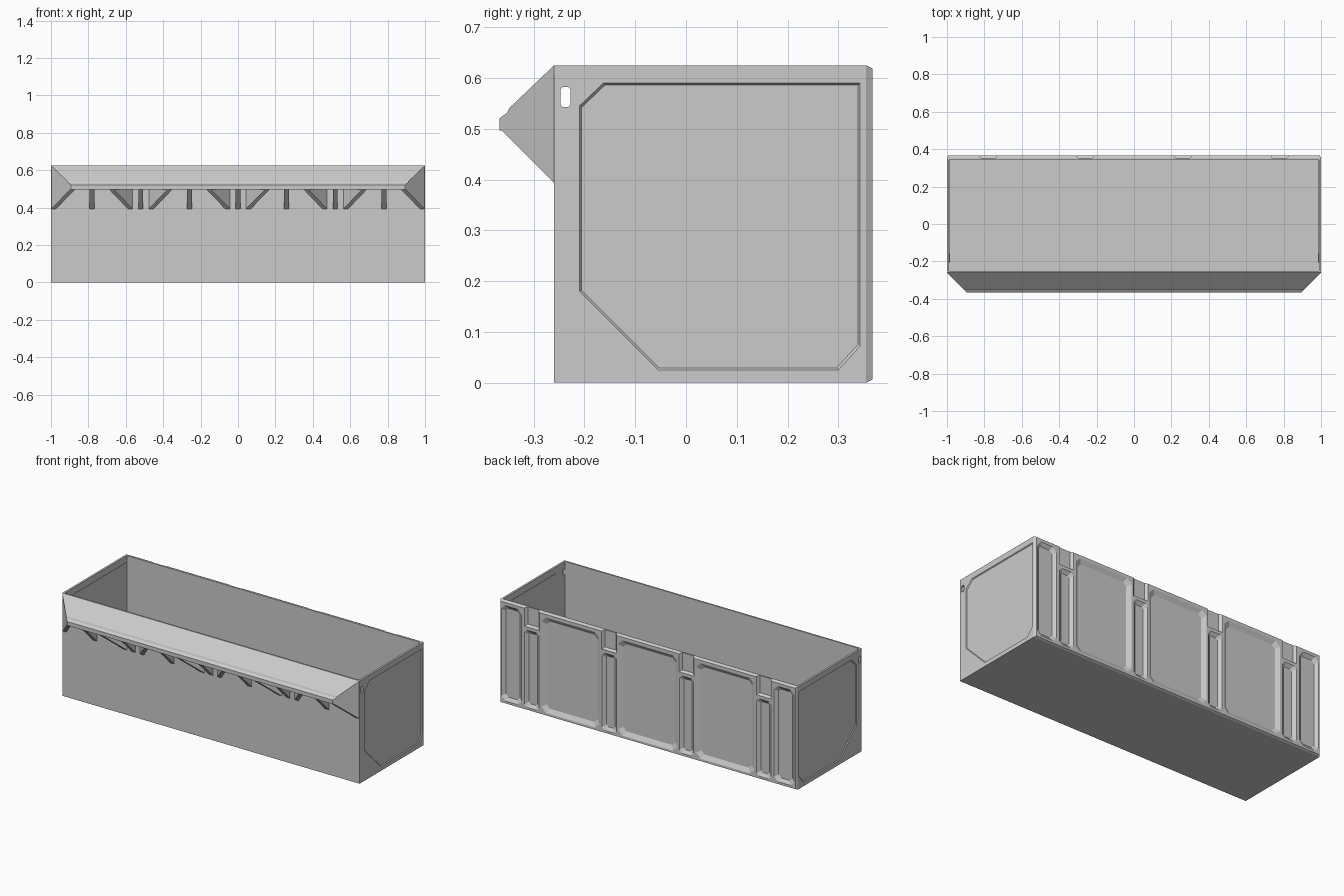
import bpy, bmesh

if "Cube" in bpy.data.objects:
    bpy.data.objects.remove(bpy.data.objects["Cube"])


def finish(bm, name):
    bmesh.ops.recalc_face_normals(bm, faces=bm.faces)
    mesh = bpy.data.meshes.new(name)
    bm.to_mesh(mesh)
    bm.free()
    obj = bpy.data.objects.new(name, mesh)
    bpy.context.collection.objects.link(obj)
    return obj


def loft(bm, axis, rings):
    """Closed solid through (depth, outline) rings along x or y; outlines are (u, z)."""
    loops = []
    for d, poly in rings:
        loops.append([bm.verts.new((d, u, v) if axis == 'x' else (u, d, v)) for u, v in poly])
    for a, b in zip(loops, loops[1:]):
        for i in range(len(a)):
            j = (i + 1) % len(a)
            bm.faces.new((a[i], a[j], b[j], b[i]))
    bm.faces.new(loops[0][::-1])
    bm.faces.new(loops[-1])


def rect(u0, u1, v0, v1):
    return [(u0, v0), (u1, v0), (u1, v1), (u0, v1)]


def octagon(u0, u1, v0, v1, c):
    return [(u0 + c, v0), (u1 - c, v0), (u1, v0 + c), (u1, v1 - c),
            (u1 - c, v1), (u0 + c, v1), (u0, v1 - c), (u0, v0 + c)]


def cut(obj, bm):
    cutter = finish(bm, "cutter")
    cutter.hide_render = True
    mod = obj.modifiers.new("cut", 'BOOLEAN')
    mod.operation, mod.solver, mod.object = 'DIFFERENCE', 'EXACT', cutter
    bpy.context.view_layer.objects.active = obj
    bpy.ops.object.modifier_apply(modifier=mod.name)
    bpy.data.objects.remove(cutter)


H, FRONT, PLATE, BACK = 0.625, -0.26, 0.352, 0.367

# Open bin body
bm = bmesh.new()
loft(bm, 'y', [(FRONT, rect(-1, 1, 0, H)), (PLATE, rect(-1, 1, 0, H))])
body = finish(bm, "bin_body")
bm = bmesh.new()
inner = rect(-0.988, 0.988, 0.012, 0.8)
loft(bm, 'y', [(FRONT + 0.01, inner), (0.343, inner)])
cut(body, bm)

# Pressed side panels and through slot
panel = [(-0.21, 0.545), (-0.21, 0.18), (-0.055, 0.025), (0.3, 0.025),
         (0.343, 0.072), (0.343, 0.59), (-0.163, 0.59)]
cy, cz = 0.067, 0.307
small = [(cy + (u - cy) * 0.986, cz + (v - cz) * 0.986) for u, v in panel]
bm = bmesh.new()
for s in (-1, 1):
    loft(bm, 'x', [(s * 1.02, panel), (s, panel), (s * 0.995, small)])
slot = octagon(-0.247, -0.228, 0.543, 0.582, 0.004)
loft(bm, 'x', [(-1.1, slot), (1.1, slot)])
cut(body, bm)
bm = bmesh.new()
for s in (-1, 1):
    loft(bm, 'x', [(s * 0.99, small), (s * 0.985, small)])
finish(bm, "inner_side_panels")

# Back rib frame with bevelled pockets
bm = bmesh.new()
outer = rect(-1, 1, 0, H)
loft(bm, 'y', [(0.345, outer), (0.355, outer), (BACK, rect(-0.992, 0.992, 0.006, H - 0.006))])
frame = finish(bm, "back_rib_frame")
bm = bmesh.new()


def pocket(x0, x1, z0, z1, c, w):
    full = octagon(x0, x1, z0, z1, c)
    loft(bm, 'y', [(PLATE, octagon(x0 + w, x1 - w, z0 + w, z1 - w, c * 0.7)),
                   (BACK, full), (0.39, full)])


pocket(-0.2, 0.2, 0.02, 0.6, 0.03, 0.025)
for s in (-1, 1):
    for mid, half, top, c, w in ((0.52, 0.195, 0.6, 0.03, 0.025),
                                 (0.917, 0.067, 0.6, 0.025, 0.02),
                                 (0.78, 0.048, 0.49, 0.015, 0.02),
                                 (0.26, 0.048, 0.49, 0.015, 0.02)):
        pocket(s * mid - half, s * mid + half, 0.02, top, c, w)
    # Open hanging notches at the top edge
    for mid in (0.26, 0.78):
        m = s * mid
        full = rect(m - 0.05, m + 0.05, 0.51, 0.7)
        loft(bm, 'y', [(PLATE, rect(m - 0.037, m + 0.037, 0.52, 0.7)), (BACK, full), (0.39, full)])
cut(frame, bm)

# Sloping front lip with mitred ends
profile = [(-0.26, 0.625), (-0.348, 0.541), (-0.352, 0.532), (-0.367, 0.521), (-0.367, 0.497),
           (-0.357, 0.497), (-0.357, 0.513), (-0.342, 0.525), (-0.26, 0.608)]
bm = bmesh.new()
ends = [[bm.verts.new((s * (1 + (y - FRONT)), y, z)) for y, z in profile] for s in (-1, 1)]
for i in range(len(profile)):
    j = (i + 1) % len(profile)
    bm.faces.new((ends[0][i], ends[0][j], ends[1][j], ends[1][i]))
for e in ends:
    bm.faces.new(e)
finish(bm, "front_lip")

# Bracket fins under the lip, straight or splayed by dx
TIP = -0.364


def fin(x, dx, w):
    sections = []
    for side in (-w / 2, w / 2):
        sections.append([bm.verts.new(p) for p in (
            (x + side, FRONT + 0.002, 0.392), (x + side, FRONT + 0.002, 0.615),
            (x + dx + side, TIP, 0.515), (x + dx + side, TIP, 0.498))])
    a, b = sections
    for i in range(4):
        j = (i + 1) % 4
        bm.faces.new((a[i], a[j], b[j], b[i]))
    bm.faces.new(a)
    bm.faces.new(b)


bm = bmesh.new()
for i in range(-3, 4):
    fin(i * 0.26, 0, 0.026)
for mid in (-0.52, 0, 0.52):
    for s in (-1, 1):
        fin(mid + s * 0.054, s * 0.104, 0.025)
for s in (-1, 1):
    fin(s * 0.987, -s * 0.104, 0.025)
finish(bm, "lip_brackets")
